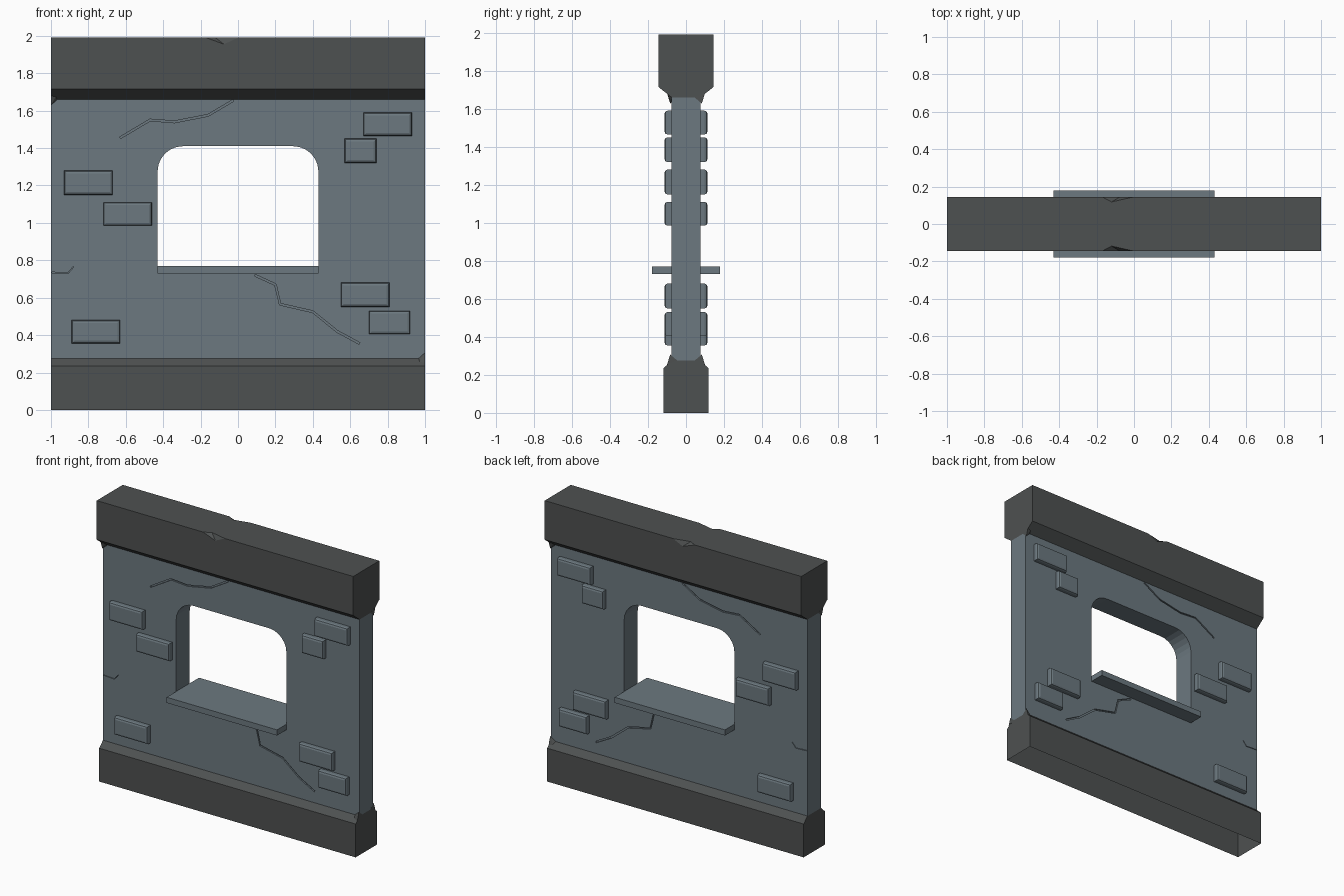
import bpy, bmesh, math
from mathutils import Vector

if "Cube" in bpy.data.objects:
    bpy.data.objects.remove(bpy.data.objects["Cube"])


def material(name, rgb):
    m = bpy.data.materials.new(name)
    m.diffuse_color = (*rgb, 1)
    m.use_nodes = True
    m.node_tree.nodes["Principled BSDF"].inputs["Base Color"].default_value = m.diffuse_color
    return m


STONE = material("blue grey stone", (0.15, 0.19, 0.215))
TRIM = material("dark grey trim", (0.076, 0.082, 0.082))


def finish(name, bm, mat):
    bmesh.ops.recalc_face_normals(bm, faces=bm.faces)
    me = bpy.data.meshes.new(name)
    bm.to_mesh(me)
    bm.free()
    me.materials.append(mat)
    ob = bpy.data.objects.new(name, me)
    bpy.context.collection.objects.link(ob)
    return ob


def from_faces(name, polys, mat):
    bm = bmesh.new()
    for poly in polys:
        bm.faces.new([bm.verts.new(p) for p in poly])
    bmesh.ops.remove_doubles(bm, verts=bm.verts, dist=1e-5)
    return finish(name, bm, mat)


def box(name, x0, x1, y0, y1, z0, z1, mat, bevel=0, front=0):
    bm = bmesh.new()
    bmesh.ops.create_cube(bm, size=1)
    for v in bm.verts:
        v.co = Vector((x0 if v.co.x < 0 else x1, y0 if v.co.y < 0 else y1,
                       z0 if v.co.z < 0 else z1))
    if bevel:  # round the edges around the face looking towards front
        ed = [e for e in bm.edges if any(v.co.y * front > 0.1 for v in e.verts)]
        ed = [e for e in ed if all(v.co.y * front > 0.1 for v in e.verts)]
        bmesh.ops.bevel(bm, geom=ed, offset=bevel, segments=2, profile=0.5,
                        affect='EDGES')
    return finish(name, bm, mat)


def prism(name, outline, y0, y1, mat):
    bm = bmesh.new()
    f = bm.faces.new([bm.verts.new((x, y0, z)) for x, z in outline])
    r = bmesh.ops.extrude_face_region(bm, geom=[f])
    for v in r["geom"]:
        if isinstance(v, bmesh.types.BMVert):
            v.co.y = y1
    return finish(name, bm, mat)


def strip(path, w):
    """Outline of a thin ribbon that tapers to its ends."""
    pts = [Vector(p) for p in path]
    left, right = [], []
    for i, p in enumerate(pts):
        d = (pts[min(i + 1, len(pts) - 1)] - pts[max(i - 1, 0)]).normalized()
        n = Vector((-d.y, d.x)) * w / 2
        left.append(p + n)
        right.append(p - n)
    return left + right[::-1]


def cut(target, cutter):
    mod = target.modifiers.new("cut", 'BOOLEAN')
    mod.operation, mod.solver, mod.object = 'DIFFERENCE', 'EXACT', cutter
    bpy.context.view_layer.objects.active = target
    bpy.ops.object.modifier_apply(modifier="cut")
    bpy.data.objects.remove(cutter)


# wall panel with window opening
T, ZB, ZT = 0.075, 0.275, 1.66
wall = box("wall_panel", -1, 1, -T, T, ZB, ZT, STONE)
R = 0.135
arc = [(0.43 - R + R * math.cos(a), 1.41 - R + R * math.sin(a))
       for a in (math.pi / 2 * i / 6 for i in range(7))]
opening = [(-0.43, 0.75), (0.43, 0.75)] + arc + [(-x, z) for x, z in arc[::-1]]
cut(wall, prism("window_cutter", opening, -0.3, 0.3, STONE))

# cracks grooved into both sides
cracks = [
    ([(-0.63, 1.455), (-0.47, 1.55), (-0.34, 1.54), (-0.16, 1.575), (-0.025, 1.655)], 0.01),
    ([(0.09, 0.72), (0.20, 0.67), (0.225, 0.565), (0.40, 0.525), (0.53, 0.42), (0.65, 0.355)], 0.01),
    ([(-0.995, 0.735), (-0.91, 0.73), (-0.88, 0.765)], 0.004),
]
for path, w in cracks:
    for s in (-1, 1):
        cut(wall, prism("crack_cutter", strip(path, w), s * (T - 0.01), s * (T + 0.02), STONE))

# window sill
box("window_sill", -0.43, 0.43, -0.18, 0.18, 0.73, 0.77, STONE)

# raised bricks on both sides
bricks = [(0.67, 0.93, 1.465, 1.59), (0.57, 0.74, 1.32, 1.45), (-0.93, -0.67, 1.15, 1.28),
          (-0.72, -0.46, 0.985, 1.11), (0.55, 0.81, 0.55, 0.68), (0.70, 0.92, 0.405, 0.53),
          (-0.89, -0.63, 0.355, 0.48)]
for i, (x0, x1, z0, z1) in enumerate(bricks):
    for s, side in ((-1, "front"), (1, "back")):
        ys = sorted((s * 0.065, s * 0.113))
        box(f"brick_{side}_{i}", x0, x1, *ys, z0, z1, STONE, 0.015, s)

# base plinth, open underneath
B, ZS = 0.118, 0.235
polys = [[(x, -B, 0), (x, B, 0), (x, B, ZS), (x, T, ZB), (x, -T, ZB), (x, -B, ZS)]
         for x in (-1, 1)]
for s in (-1, 1):
    polys.append([(-1, s * B, 0), (1, s * B, 0), (1, s * B, ZS), (-1, s * B, ZS)])
    polys.append([(-1, s * B, ZS), (1, s * B, ZS), (1, s * T, ZB), (-1, s * T, ZB)])
polys.append([(-1, -T, ZB), (1, -T, ZB), (1, T, ZB), (-1, T, ZB)])
from_faces("base_plinth", polys, TRIM)

# top beam with a chipped notch in each upper edge
C, ZC, Z = 0.145, 1.715, 1.99
polys = [[(x, -C, Z), (x, C, Z), (x, C, ZC), (x, T, ZT), (x, -T, ZT), (x, -C, ZC)]
         for x in (-1, 1)]
top = []
for s in (-1, 1):
    a, b = (-0.17, s * C, Z), (0, s * C, Z)
    inner, low = (-0.12, s * 0.118, Z), (-0.075, s * C, 1.955)
    polys += [[a, inner, low], [inner, b, low]]
    polys.append([(-1, s * C, ZC), (1, s * C, ZC), (1, s * C, Z), b, low, a, (-1, s * C, Z)])
    polys.append([(-1, s * C, ZC), (1, s * C, ZC), (1, s * T, ZT), (-1, s * T, ZT)])
    edge = [(-1, s * C, Z), a, inner, b, (1, s * C, Z)]
    top += edge if s < 0 else edge[::-1]
polys += [top, [(-1, -T, ZT), (1, -T, ZT), (1, T, ZT), (-1, T, ZT)]]
from_faces("top_beam", polys, TRIM)


# small mortar lumps at the trim corners
def lump(name, sx, sy, z, up):
    bm = bmesh.new()
    for x, y, h in ((0.965, T, 0), (1, 0.045, 0), (1.001, T + 0.008, 0.032),
                    (1.001, T + 0.025, -0.022), (0.97, T + 0.02, -0.022)):
        bm.verts.new((sx * x, sy * y, z + up * h))
    bmesh.ops.convex_hull(bm, input=bm.verts)
    finish(name, bm, TRIM)


for s in (-1, 1):
    lump("base_corner_lump", 1, s, ZB, 1)
    lump("beam_corner_lump", s, s, ZT, -1)
